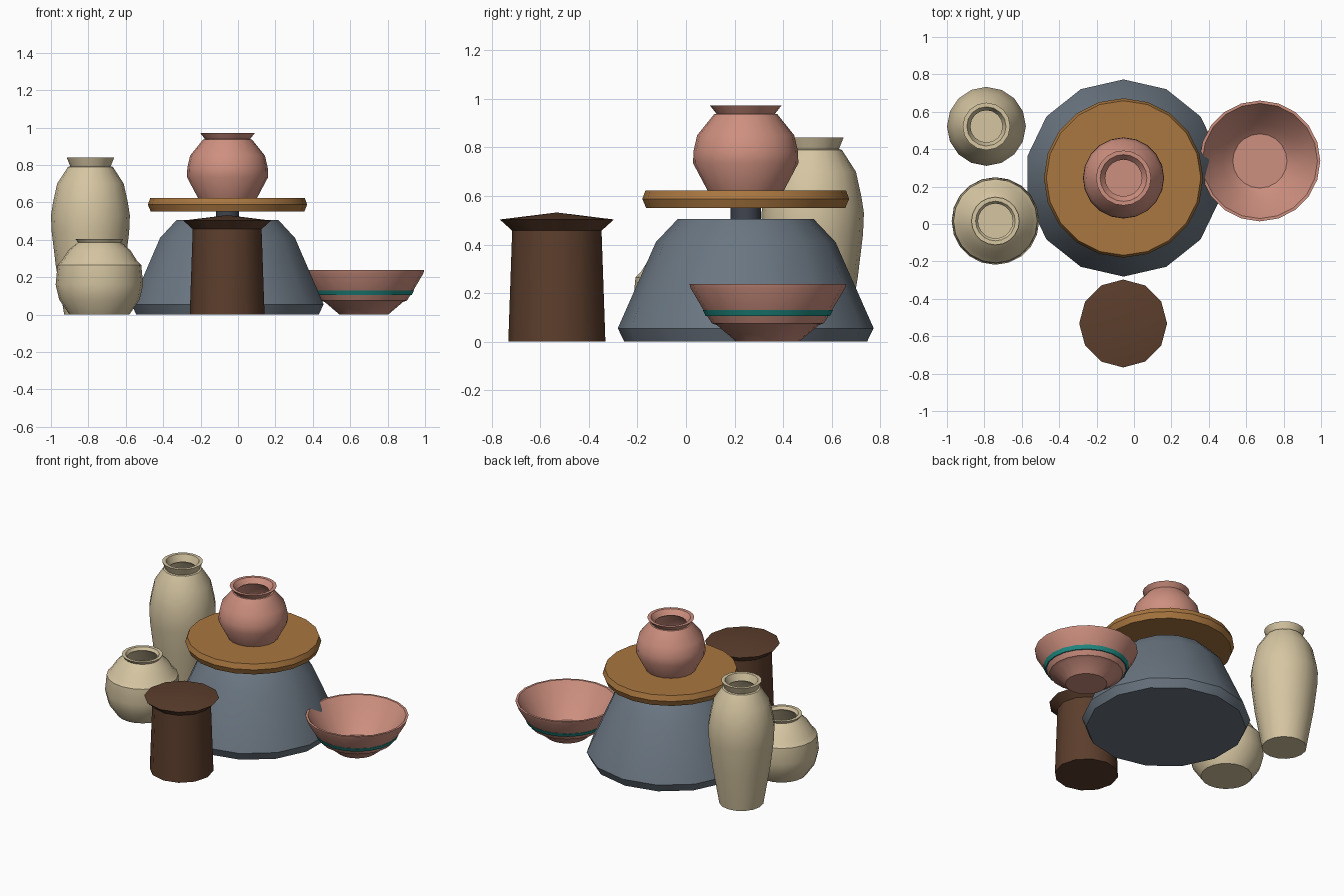
import bpy, bmesh, math

if "Cube" in bpy.data.objects:
    bpy.data.objects.remove(bpy.data.objects["Cube"])


def material(name, rgb):
    m = bpy.data.materials.new(name)
    m.diffuse_color = (*[(c / 255) ** 2.2 for c in rgb], 1)
    m.use_nodes = True
    m.node_tree.nodes["Principled BSDF"].inputs["Base Color"].default_value = m.diffuse_color
    return m


PINK = material("terracotta", (204, 142, 126))
CREAM = material("cream_clay", (212, 196, 160))
SLATE = material("slate", (106, 117, 128))
DARK = material("dark_metal", (66, 70, 80))
OCHRE = material("ochre_wood", (168, 118, 66))
BROWN = material("dark_wood", (92, 64, 48))
TEAL = material("teal_glaze", (38, 140, 132))


def lathe(name, x, y, profile, sides, mat, closed=False, smooth=32):
    """Spin (radius, height) points around a vertical axis."""
    bm = bmesh.new()
    rings = []
    for r, z in profile:
        if r == 0:
            rings.append([bm.verts.new((0, 0, z))] * sides)
            continue
        angles = [math.pi / 2 + math.tau * i / sides for i in range(sides)]
        rings.append([bm.verts.new((r * math.cos(a), r * math.sin(a), z)) for a in angles])
    pairs = list(zip(rings, rings[1:]))
    if closed:
        pairs.append((rings[-1], rings[0]))
    for lower, upper in pairs:
        for i in range(sides):
            j = (i + 1) % sides
            loop = dict.fromkeys([lower[i], lower[j], upper[j], upper[i]])
            bm.faces.new(list(loop))
    if not closed:
        for ring in (rings[0], rings[-1]):
            if ring[0] is not ring[1]:
                bm.faces.new(ring)
    bmesh.ops.recalc_face_normals(bm, faces=bm.faces)
    mesh = bpy.data.meshes.new(name)
    bm.to_mesh(mesh)
    bm.free()
    mesh.materials.append(mat)
    ob = bpy.data.objects.new(name, mesh)
    ob.location = (x, y, 0)
    bpy.context.collection.objects.link(ob)
    bpy.ops.object.select_all(action='DESELECT')
    ob.select_set(True)
    bpy.context.view_layer.objects.active = ob
    bpy.ops.object.shade_smooth_by_angle(angle=math.radians(smooth))
    return ob


def hollow(outer, wall=0.022):
    """Add an inner wall and floor to an outer vessel profile."""
    inner = [(r - wall, z) for r, z in reversed(outer[1:])]
    return outer + inner + [(outer[0][0] - wall, outer[0][1] + wall)]


# Potter's wheel: base, axle and turning head
WX, WY = -0.056, 0.246
lathe("wheel_base", WX, WY, [(0.50, 0), (0.527, 0.055), (0.37, 0.41), (0.28, 0.505)], 14, SLATE)
lathe("wheel_axle", WX, WY, [(0.062, 0.49), (0.062, 0.56)], 14, DARK)
lathe("wheel_head", WX, WY, [(0.41, 0.55), (0.426, 0.588), (0.413, 0.623)], 20, OCHRE, smooth=25)

# Jar on the wheel
lathe("wheel_jar", WX, WY, hollow([(0.157, 0.622), (0.217, 0.735), (0.215, 0.785),
      (0.20, 0.85), (0.13, 0.937), (0.12, 0.938), (0.147, 0.972)]), 20, PINK)

# Stool with a flared, slightly pointed top
SX, SY = -0.058, -0.532
lathe("stool_body", SX, SY, [(0.20, 0), (0.184, 0.46)], 12, BROWN)
lathe("stool_top", SX, SY, [(0.184, 0.457), (0.235, 0.503), (0, 0.532)], 12, BROWN)

# Tall vase
lathe("tall_vase", -0.789, 0.522, hollow([(0.14, 0), (0.185, 0.26), (0.207, 0.44), (0.211, 0.53),
      (0.20, 0.60), (0.178, 0.70), (0.12, 0.79), (0.108, 0.793), (0.127, 0.84)]), 16, CREAM)

# Squat pot
lathe("squat_pot", -0.741, 0.016, hollow([(0.16, 0), (0.215, 0.08), (0.234, 0.16), (0.224, 0.265),
      (0.20, 0.29), (0.165, 0.345), (0.115, 0.386), (0.128, 0.405)]), 20, CREAM)

# Bowl with a glazed band
BX, BY = 0.673, 0.337
lathe("bowl", BX, BY, [(0.13, 0), (0.21, 0.068), (0.23, 0.075), (0.262, 0.125), (0.318, 0.22),
      (0.323, 0.238), (0.308, 0.238), (0.20, 0.082), (0.145, 0.035)], 20, PINK, smooth=25)
lathe("bowl_band", BX, BY, [(0.245, 0.105), (0.256, 0.105), (0.268, 0.13), (0.255, 0.13)],
      20, TEAL, closed=True)
